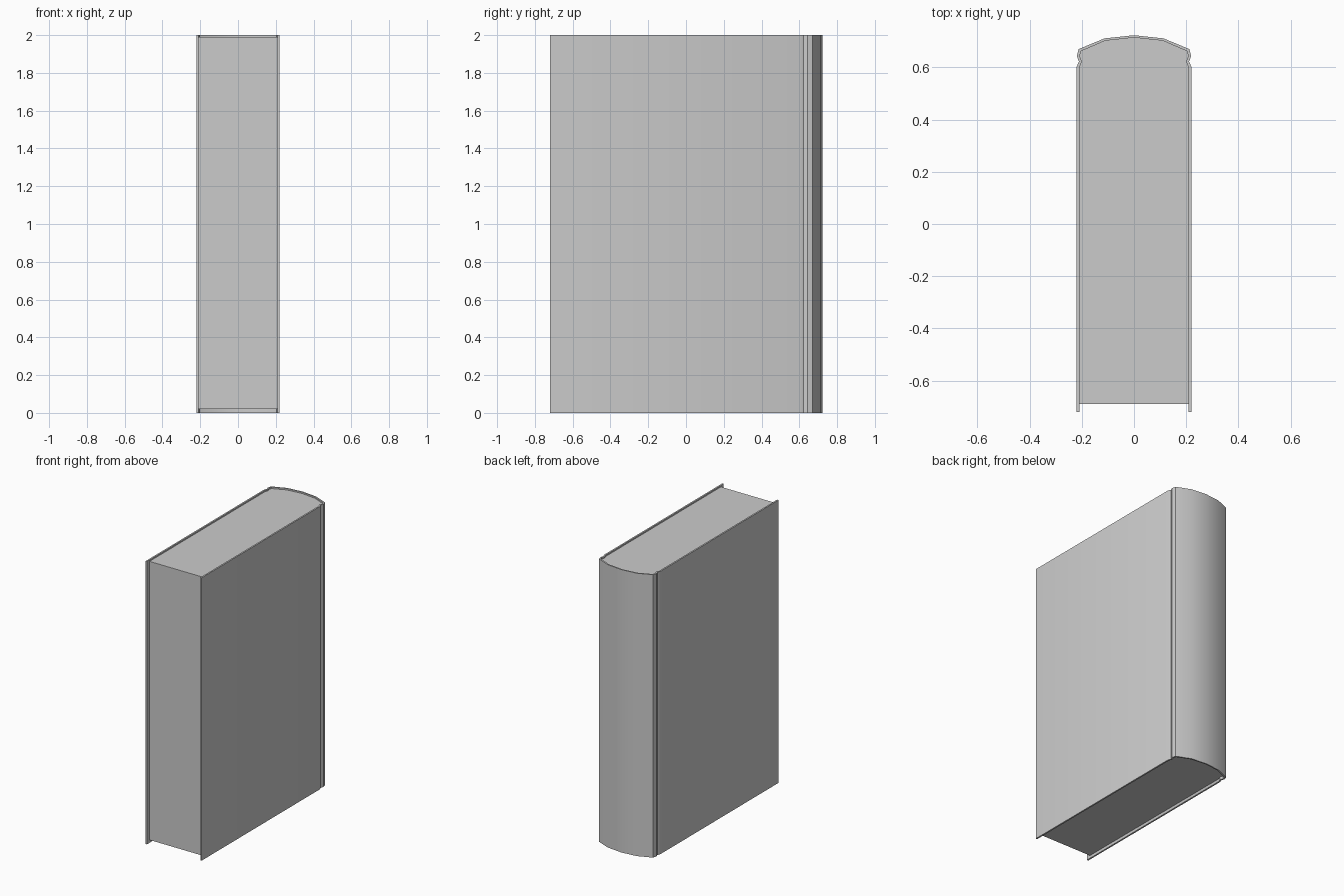
import bpy, bmesh

if "Cube" in bpy.data.objects:
    bpy.data.objects.remove(bpy.data.objects["Cube"])


def prism(name, outline, z0, z1):
    """Extrude a closed xy outline between two heights."""
    bm = bmesh.new()
    face = bm.faces.new([bm.verts.new((x, y, z0)) for x, y in outline])
    res = bmesh.ops.extrude_face_region(bm, geom=[face])
    verts = [g for g in res["geom"] if isinstance(g, bmesh.types.BMVert)]
    bmesh.ops.translate(bm, verts=verts, vec=(0, 0, z1 - z0))
    bmesh.ops.recalc_face_normals(bm, faces=bm.faces)
    mesh = bpy.data.meshes.new(name)
    bm.to_mesh(mesh)
    bm.free()
    obj = bpy.data.objects.new(name, mesh)
    bpy.context.collection.objects.link(obj)
    bpy.ops.object.select_all(action='DESELECT')
    obj.select_set(True)
    bpy.context.view_layer.objects.active = obj
    bpy.ops.object.shade_smooth_by_angle(angle=0.44)
    return obj


def mirrored(half):
    """Right half running front to spine centre, continued down the left side."""
    return half + [(-x, y) for x, y in reversed(half[:-1])]


# Half profiles: flat board, hinge groove, rounded spine
outer = [(0.22, -0.72), (0.22, 0.602), (0.211, 0.622), (0.219, 0.643),
         (0.212, 0.67), (0.113, 0.711), (0, 0.723)]
inner = [(0.209, -0.72), (0.209, 0.60), (0.2, 0.622), (0.208, 0.643),
         (0.203, 0.662), (0.11, 0.702), (0, 0.714)]

# Hard cover: boards, grooves and spine as one shell
prism("cover", mirrored(outer) + mirrored(inner)[::-1], 0, 2)

# Page block, set back from the cover edges
prism("pages", mirrored([(0.209, -0.69)] + inner[1:]), 0.02, 1.99)
